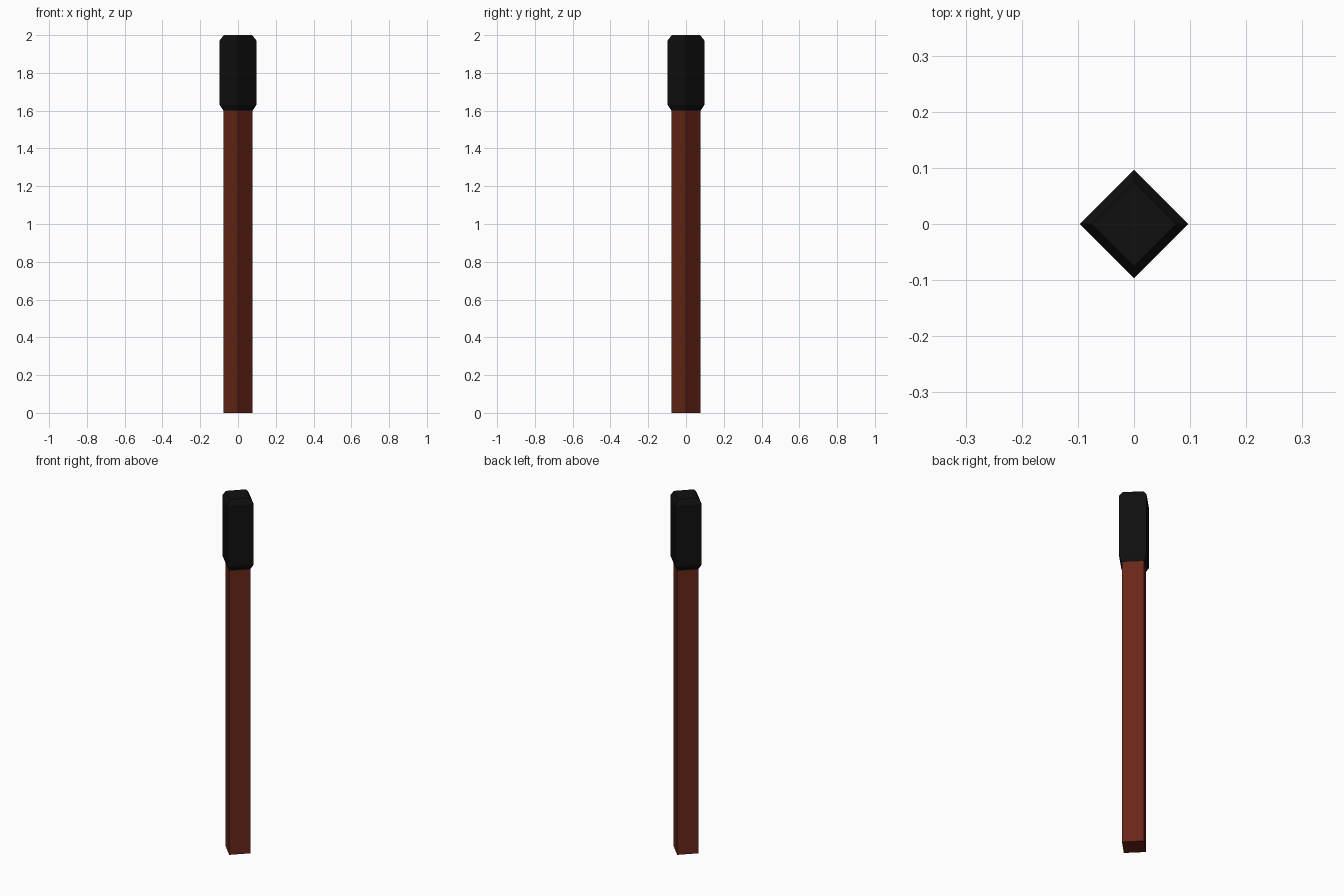
import bpy, bmesh, math

if "Cube" in bpy.data.objects:
    bpy.data.objects.remove(bpy.data.objects["Cube"])


def material(name, rgb):
    mat = bpy.data.materials.new(name)
    mat.diffuse_color = (*rgb, 1)
    mat.use_nodes = True
    mat.node_tree.nodes["Principled BSDF"].inputs["Base Color"].default_value = mat.diffuse_color
    return mat


def square_loft(name, profile, mat):
    """Loft diamond sections given as (corner radius, z), capped at both ends."""
    bm = bmesh.new()
    rings = [[bm.verts.new((r * math.cos(i * math.pi / 2), r * math.sin(i * math.pi / 2), z))
              for i in range(4)] for r, z in profile]
    for low, high in zip(rings, rings[1:]):
        for i in range(4):
            j = (i + 1) % 4
            bm.faces.new((low[i], low[j], high[j], high[i]))
    bm.faces.new(rings[0][::-1])
    bm.faces.new(rings[-1])
    mesh = bpy.data.meshes.new(name)
    bm.to_mesh(mesh)
    bm.free()
    mesh.materials.append(mat)
    obj = bpy.data.objects.new(name, mesh)
    bpy.context.collection.objects.link(obj)
    return obj


# Wooden square stick, corners pointing along x and y
square_loft("stick", [(0.078, 0), (0.078, 1.6)], material("red_wood", (0.14, 0.02, 0.009)))

# Wider dark head with chamfered ends
square_loft("head", [(0.077, 1.6), (0.097, 1.63), (0.097, 1.972), (0.075, 2.0)],
            material("black_tip", (0.005, 0.005, 0.005)))
